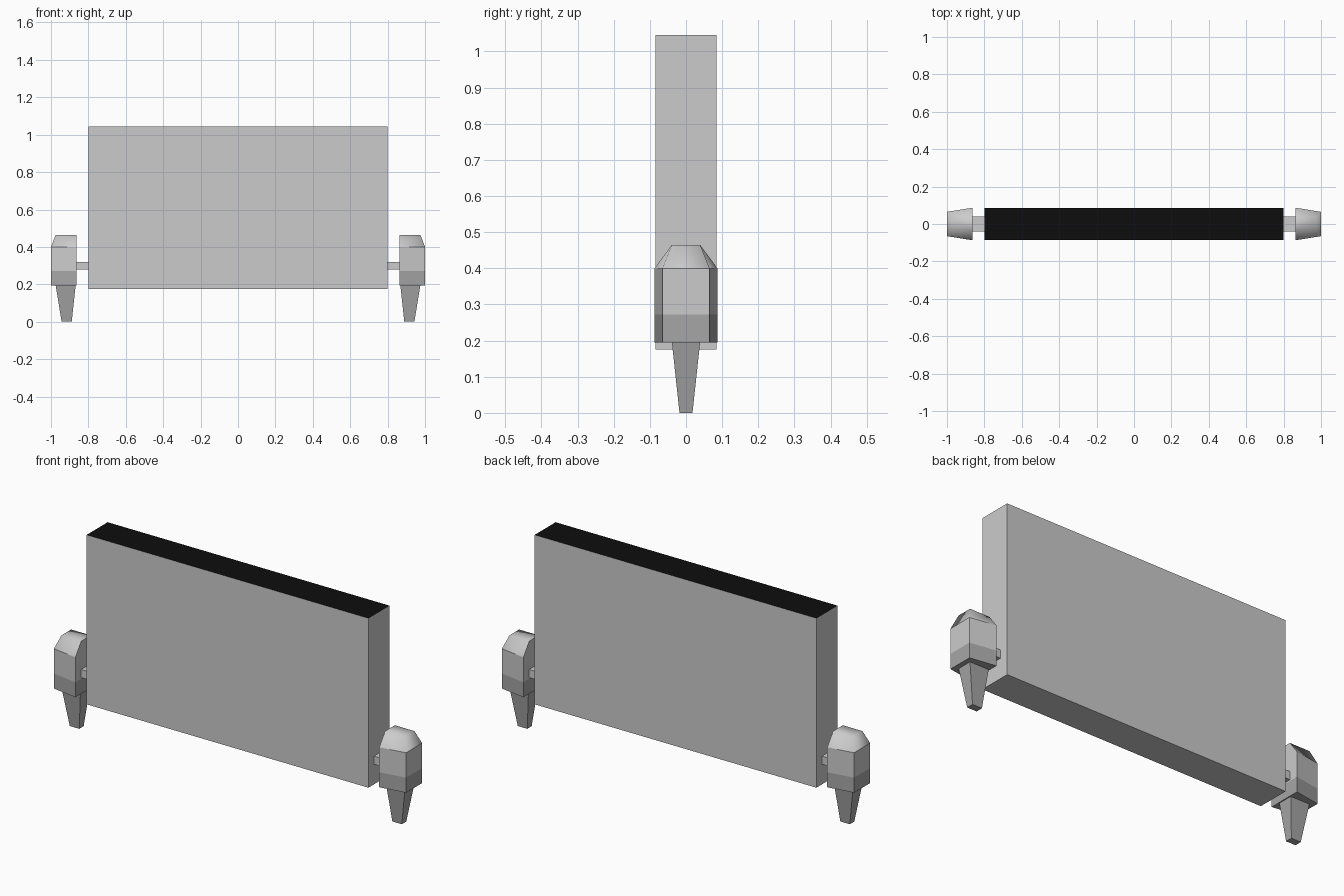
import bpy, bmesh

if "Cube" in bpy.data.objects:
    bpy.data.objects.remove(bpy.data.objects["Cube"])


def material(name, value):
    m = bpy.data.materials.new(name)
    m.diffuse_color = (value, value, value, 1)
    m.use_nodes = True
    m.node_tree.nodes["Principled BSDF"].inputs["Base Color"].default_value = m.diffuse_color
    return m


dark = material("dark_grey", 0.38)
black = material("black", 0.004)


def loft(name, rings, mats=(), mirror=True):
    """Stack four-sided rings (z, inner x, outer x, inner half y, outer half y)."""
    bm = bmesh.new()
    loops = [[bm.verts.new(p) for p in ((x0, -yi, z), (x1, -yo, z), (x1, yo, z), (x0, yi, z))]
             for z, x0, x1, yi, yo in rings]
    bm.faces.new(loops[0][::-1])
    for a, b in zip(loops, loops[1:]):
        for i in range(4):
            j = (i + 1) % 4
            bm.faces.new((a[i], a[j], b[j], b[i]))
    bm.faces.new(loops[-1])
    bm.normal_update()
    me = bpy.data.meshes.new(name)
    bm.to_mesh(me)
    bm.free()
    for m in mats:
        me.materials.append(m)
    ob = bpy.data.objects.new(name, me)
    bpy.context.collection.objects.link(ob)
    if mirror:
        ob.modifiers.new("mirror", "MIRROR").use_mirror_merge = False
    return ob


# Main panel with a black top face
panel = loft("panel", [(0.175, -0.8, 0.8, 0.085, 0.085),
                       (1.045, -0.8, 0.8, 0.085, 0.085)], (None, black), False)
panel.data.polygons[-1].material_index = 1

# Connecting pegs between panel and posts
loft("peg", [(0.278, 0.8, 0.863, 0.04, 0.04), (0.32, 0.8, 0.863, 0.04, 0.04)])

# Dark lower band of each post
loft("post_band", [(0.195, 0.863, 1.0, 0.087, 0.065),
                   (0.272, 0.863, 1.0, 0.087, 0.065)], (dark,))

# Post body with a rounded-looking sloped cap
post = loft("post", [(0.272, 0.863, 1.0, 0.087, 0.065),
                     (0.4, 0.863, 1.0, 0.087, 0.065),
                     (0.465, 0.863, 0.975, 0.039, 0.039)])
for f in post.data.polygons:
    f.use_smooth = f.normal.z > 0.1

# Tapered feet
loft("foot", [(0, 0.889, 0.943, 0.018, 0.018),
              (0.195, 0.868, 0.975, 0.039, 0.039)], (dark,))
